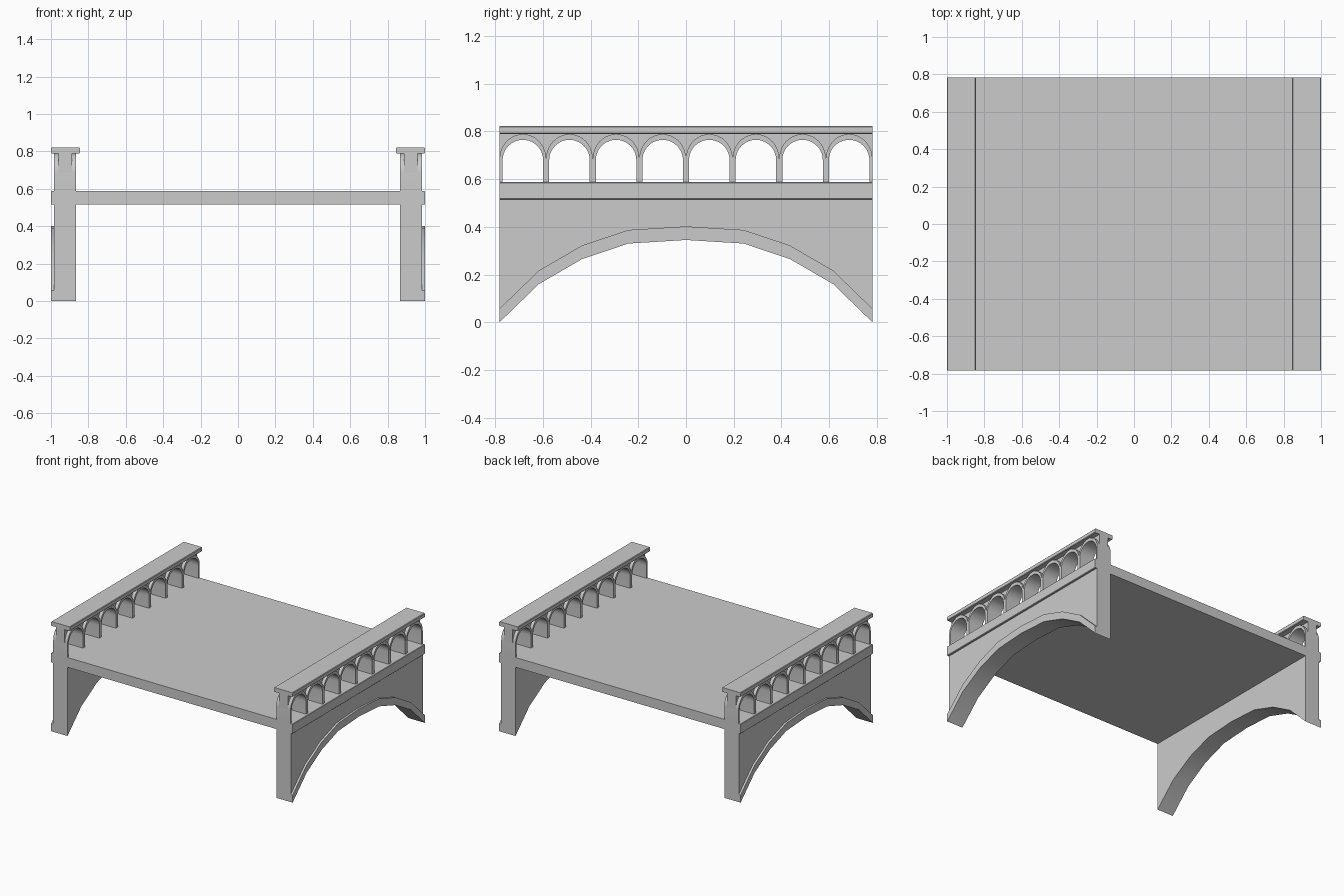
import bpy, bmesh, math

if "Cube" in bpy.data.objects:
    bpy.data.objects.remove(bpy.data.objects["Cube"])

stone = bpy.data.materials.new("grey stone")
stone.diffuse_color = (0.6, 0.6, 0.6, 1)
stone.use_nodes = True
stone.node_tree.nodes["Principled BSDF"].inputs["Base Color"].default_value = stone.diffuse_color

L = 0.782              # half length along y
BAYS = 8
PITCH = 2 * L / BAYS
DECK_LOW, DECK_TOP, CAP_LOW, CAP_TOP = 0.515, 0.588, 0.79, 0.822


def extrude(name, profile, x0, x1, smooth=True, bevel=0):
    """Extrude a (y, z) outline from x0 to x1."""
    bm = bmesh.new()
    face = bm.faces.new([bm.verts.new((x0, y, z)) for y, z in profile])
    res = bmesh.ops.extrude_face_region(bm, geom=[face])
    moved = [v for v in res["geom"] if isinstance(v, bmesh.types.BMVert)]
    bmesh.ops.translate(bm, vec=(x1 - x0, 0, 0), verts=moved)
    bmesh.ops.recalc_face_normals(bm, faces=bm.faces)
    if bevel:
        bmesh.ops.bevel(bm, geom=[e for e in bm.edges if abs(e.verts[0].co.y - e.verts[1].co.y) > 1],
                        offset=bevel, segments=1, affect='EDGES')
    mesh = bpy.data.meshes.new(name)
    bm.to_mesh(mesh)
    bm.free()
    mesh.materials.append(stone)
    obj = bpy.data.objects.new(name, mesh)
    bpy.context.collection.objects.link(obj)
    if smooth:
        bpy.ops.object.select_all(action='DESELECT')
        obj.select_set(True)
        bpy.context.view_layer.objects.active = obj
        bpy.ops.object.shade_smooth_by_angle(angle=math.radians(30))
    return obj


def rect(z0, z1):
    return [(-L, z0), (L, z0), (L, z1), (-L, z1)]


def arcade(a, b, spring, n=20, legs=False):
    """Left-to-right curve over all bays: half width a, rise b."""
    pts = []
    for i in range(BAYS):
        c = -L + PITCH * (i + 0.5)
        if legs:
            pts.append((c - a, DECK_TOP))
        for k in range(n + 1):
            t = math.pi * (1 - k / n)
            pts.append((c + a * math.cos(t), spring + b * math.sin(t)))
        if legs:
            pts.append((c + a, DECK_TOP))
        elif i < BAYS - 1:
            pts.pop()          # neighbouring arcs share their foot
    return pts


# Curve of the main span, and the same curve raised for the arch trim
half = [(0, 0.345), (0.242, 0.33), (0.436, 0.265), (0.617, 0.16), (L, 0.0)]
arch = [(-y, z) for y, z in reversed(half[1:])] + half
trim = [(y, z + 0.057) for y, z in arch]

# Road deck, whose edges form the outer ledges
extrude("deck", rect(DECK_LOW, DECK_TOP), -1, 1, smooth=False, bevel=0.003)

outer = arcade(PITCH / 2, 0.104, 0.685)
inner = arcade(0.085, 0.085, 0.68, legs=True)

for side, s in (("left", -1), ("right", 1)):
    # Side wall with the wide arch cut out
    extrude(side + "_wall", arch + [(L, DECK_LOW), (-L, DECK_LOW)], s * 0.865, s * 0.985)
    # Raised arch trim on the outer face
    extrude(side + "_arch_trim", arch + trim[::-1], s * 0.98, s * 1.0)
    # Arcaded parapet: piers and arch rings
    ends = [(L, DECK_TOP)] + inner[::-1] + [(-L, DECK_TOP)]
    extrude(side + "_arcade", outer + ends, s * 0.865, s * 0.983)
    # Recessed spandrels above the rings
    extrude(side + "_spandrels", outer + [(L, CAP_LOW), (-L, CAP_LOW)], s * 0.888, s * 0.96)
    # Coping along the top
    extrude(side + "_coping", rect(CAP_LOW, CAP_TOP), s * 0.845, s * 1.0, smooth=False, bevel=0.004)
